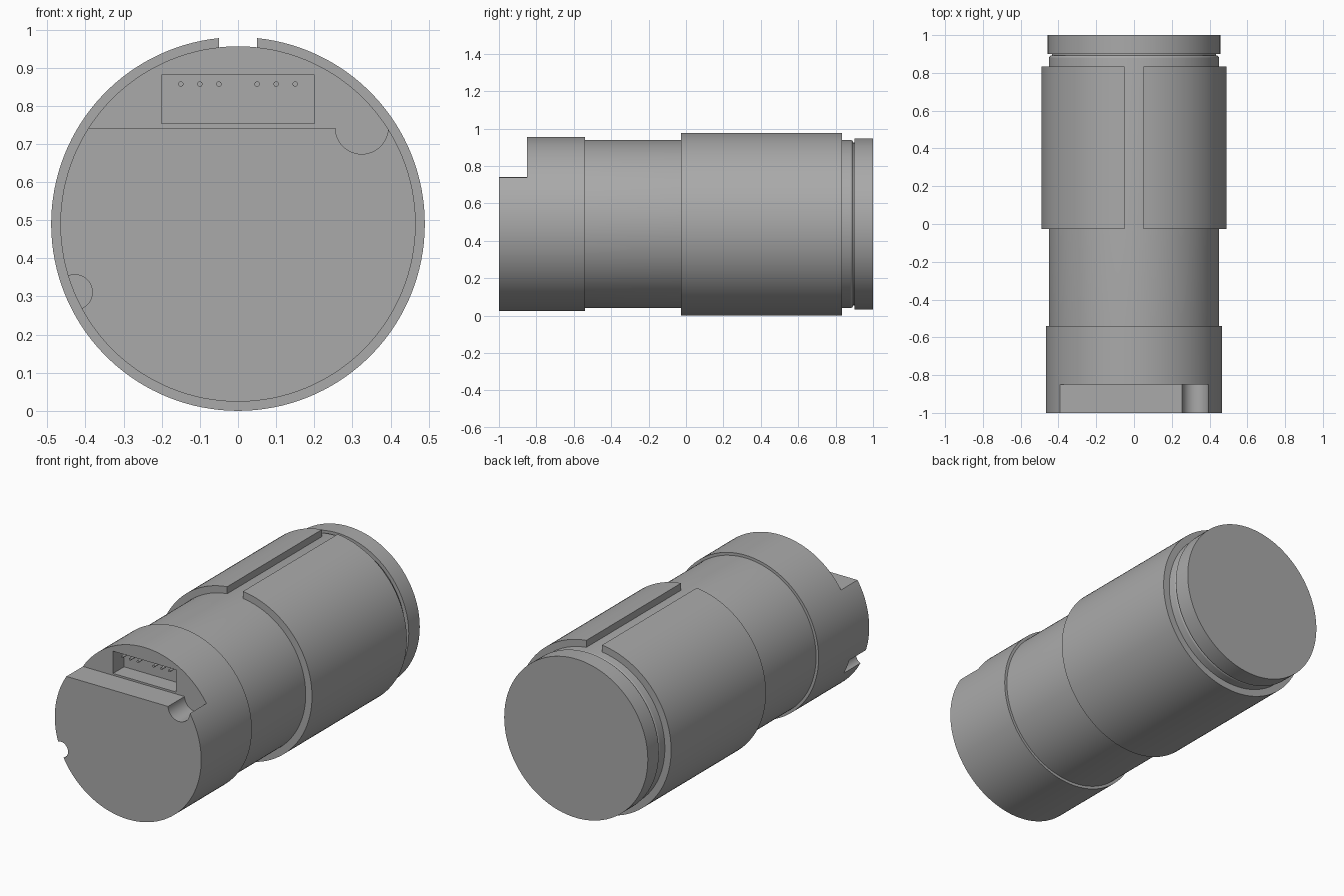
import bpy, bmesh, math
from mathutils import Matrix, Vector

if "Cube" in bpy.data.objects:
    bpy.data.objects.remove(bpy.data.objects["Cube"])

CZ = 0.49          # height of the main axis
SEG = 128

grey = bpy.data.materials.new("plain grey")
grey.diffuse_color = (0.40, 0.40, 0.40, 1)
grey.use_nodes = True
grey.node_tree.nodes["Principled BSDF"].inputs["Base Color"].default_value = grey.diffuse_color


def make(name, bm):
    bmesh.ops.recalc_face_normals(bm, faces=bm.faces[:])
    me = bpy.data.meshes.new(name)
    bm.to_mesh(me)
    bm.free()
    ob = bpy.data.objects.new(name, me)
    bpy.context.collection.objects.link(ob)
    me.materials.append(grey)
    return ob


def lathe(name, profile):
    """Solid of revolution about the y axis from (radius, y) points."""
    bm = bmesh.new()
    rings = []
    for r, y in profile:
        rings.append([bm.verts.new((r * math.sin(2 * math.pi * i / SEG), y,
                                    CZ + r * math.cos(2 * math.pi * i / SEG)))
                      for i in range(SEG)])
    for a, b in zip(rings, rings[1:]):
        for i in range(SEG):
            j = (i + 1) % SEG
            bm.faces.new((a[i], a[j], b[j], b[i]))
    bm.faces.new(rings[0])
    bm.faces.new(rings[-1])
    return make(name, bm)


def prism(name, outline, y0, y1):
    """Extrude an (x, z) outline along y."""
    bm = bmesh.new()
    face = bm.faces.new([bm.verts.new((x, y0, z)) for x, z in outline])
    ext = bmesh.ops.extrude_face_region(bm, geom=[face])
    verts = [g for g in ext["geom"] if isinstance(g, bmesh.types.BMVert)]
    bmesh.ops.translate(bm, verts=verts, vec=(0, y1 - y0, 0))
    return make(name, bm)


def rect(x0, x1, z0, z1):
    return [(x0, z0), (x1, z0), (x1, z1), (x0, z1)]


def circle(x, z, r, n):
    return [(x + r * math.cos(2 * math.pi * i / n), z + r * math.sin(2 * math.pi * i / n))
            for i in range(n)]


def cut(ob, cutter):
    mod = ob.modifiers.new("cut", "BOOLEAN")
    mod.operation = "DIFFERENCE"
    mod.solver = "EXACT"
    mod.object = cutter
    bpy.context.view_layer.objects.active = ob
    bpy.ops.object.modifier_apply(modifier=mod.name)
    bpy.data.objects.remove(cutter)


def smooth(ob):
    bpy.ops.object.select_all(action="DESELECT")
    ob.select_set(True)
    bpy.context.view_layer.objects.active = ob
    bpy.ops.object.shade_smooth_by_angle(angle=math.radians(30))


# Main body: front collar, barrel, rounded shoulder, neck and rear cap
shoulder = [(0.435 + 0.015 * math.cos(a), 0.878 + 0.015 * math.sin(a))
            for a in (math.pi / 2 * i / 6 for i in range(7))]
body = lathe("motor_body", [(0.466, -1), (0.466, -0.54), (0.45, -0.54)] + shoulder +
             [(0.435, 0.90), (0.457, 0.90), (0.457, 1.0)])

# Front step, two wiring grooves and the connector pocket
cut(body, prism("step_cutter", rect(-0.6, 0.6, 0.742, 1.2), -1.1, -0.85))
cut(body, prism("groove_cutter", circle(0.3245, 0.743, 0.0695, 48), -1.1, -0.85))
cut(body, prism("side_groove_cutter", circle(-0.428, 0.311, 0.046, 48), -1.1, -0.85))
cut(body, prism("pocket_cutter", rect(-0.2, 0.2, 0.753, 0.881), -0.95, -0.75))
smooth(body)

# Outer sleeve with an open slot along the top
R_OUT, R_IN, HALF = 0.49, 0.445, 0.05


def arc(r):
    a0 = math.asin(HALF / r)
    return [(r * math.sin(a), CZ + r * math.cos(a))
            for a in (a0 + (2 * math.pi - 2 * a0) * i / SEG for i in range(SEG + 1))]


bm = bmesh.new()
outer, inner = arc(R_OUT), arc(R_IN)
rows = [[bm.verts.new((x, y, z)) for x, z in pts]
        for pts, y in ((outer, -0.027), (outer, 0.835), (inner, 0.835), (inner, -0.027))]
for k in range(4):
    a, b = rows[k], rows[(k + 1) % 4]
    for i in range(SEG):
        bm.faces.new((a[i], a[i + 1], b[i + 1], b[i]))
for end in (0, SEG):
    bm.faces.new([row[end] for row in rows])
smooth(make("slotted_sleeve", bm))

# Connector pins inside the pocket
for n, x in enumerate((-0.15, -0.10, -0.05, 0.05, 0.10, 0.15)):
    smooth(prism(f"connector_pin_{n + 1}", circle(x, 0.857, 0.007, 16), -0.84, -0.74))
